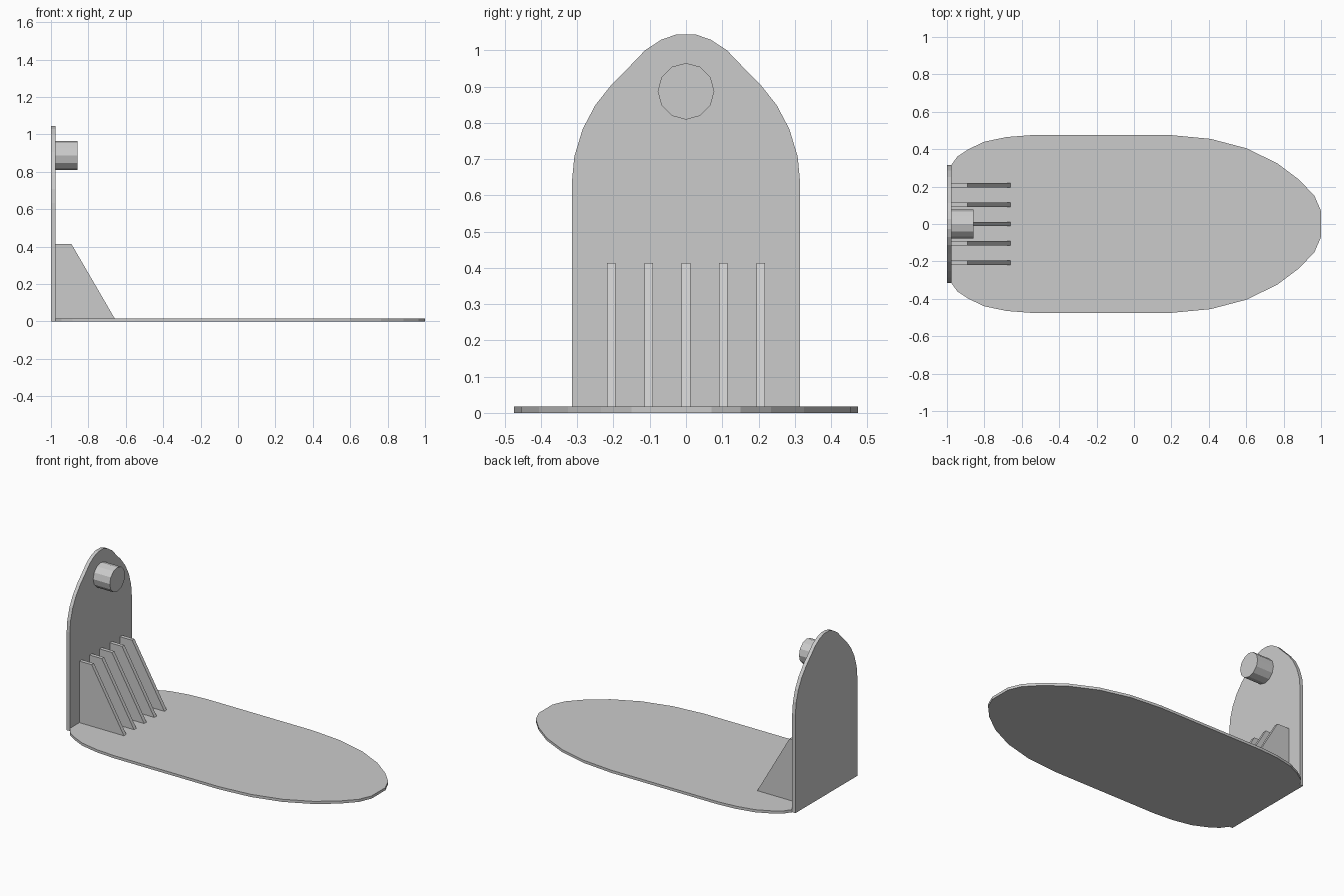
import bpy
import bmesh
from math import cos, sin, tau
from mathutils import Vector

cube = bpy.data.objects.get("Cube")
if cube:
    bpy.data.objects.remove(cube, do_unlink=True)

# Single plain grey material
grey = bpy.data.materials.new("plain grey")
grey.use_nodes = True
colour = (0.6, 0.6, 0.6, 1)
grey.diffuse_color = colour
grey.node_tree.nodes["Principled BSDF"].inputs["Base Color"].default_value = colour


def extrude_profile(name, points, offset):
    """Make a flat face from 3D points and extrude it by an offset."""
    bm = bmesh.new()
    face = bm.faces.new([bm.verts.new(p) for p in points])
    moved = bmesh.ops.extrude_face_region(bm, geom=[face], use_keep_orig=True)
    verts = [g for g in moved["geom"] if isinstance(g, bmesh.types.BMVert)]
    bmesh.ops.translate(bm, verts=verts, vec=Vector(offset))
    bmesh.ops.recalc_face_normals(bm, faces=bm.faces)
    mesh = bpy.data.meshes.new(name)
    bm.to_mesh(mesh)
    bm.free()
    mesh.materials.append(grey)
    obj = bpy.data.objects.new(name, mesh)
    bpy.context.collection.objects.link(obj)
    return obj


BACK, WALL, FLOOR = -1.0, -0.977, 0.017

# Base plate: half outline mirrored across y
half = [(WALL, 0.315), (-0.945, 0.36), (-0.885, 0.4), (-0.8, 0.44),
        (-0.68, 0.465), (-0.55, 0.475), (0.2, 0.475), (0.41, 0.455),
        (0.6, 0.405), (0.765, 0.325), (0.885, 0.235), (0.965, 0.15), (1, 0.07)]
outline = half + [(x, -y) for x, y in reversed(half)]
extrude_profile("base_plate", [(x, y, 0) for x, y in outline], (0, 0, FLOOR))

# Upright plate with a tapered rounded top
half = [(0.315, 0), (0.315, 0.634), (0.308, 0.707), (0.285, 0.783),
        (0.25, 0.849), (0.204, 0.907), (0.157, 0.954), (0.113, 1),
        (0.069, 1.029), (0.026, 1.044)]
outline = half + [(-y, z) for y, z in reversed(half)]
extrude_profile("upright_plate", [(BACK, y, z) for y, z in outline],
                (WALL - BACK, 0, 0))

# Five tapered ribs bracing the upright
width = 0.024
for i in range(-2, 3):
    y = i * 0.103 - width / 2
    profile = [(WALL, FLOOR), (-0.66, FLOOR), (-0.89, 0.413), (WALL, 0.413)]
    extrude_profile(f"rib_{i + 3}", [(x, y, z) for x, z in profile], (0, width, 0))

# Twelve-sided peg near the top
radius, sides = 0.078, 12
ring = [(WALL, radius * cos(tau * k / sides), 0.887 + radius * sin(tau * k / sides))
        for k in range(sides)]
extrude_profile("peg", ring, (0.118, 0, 0))
